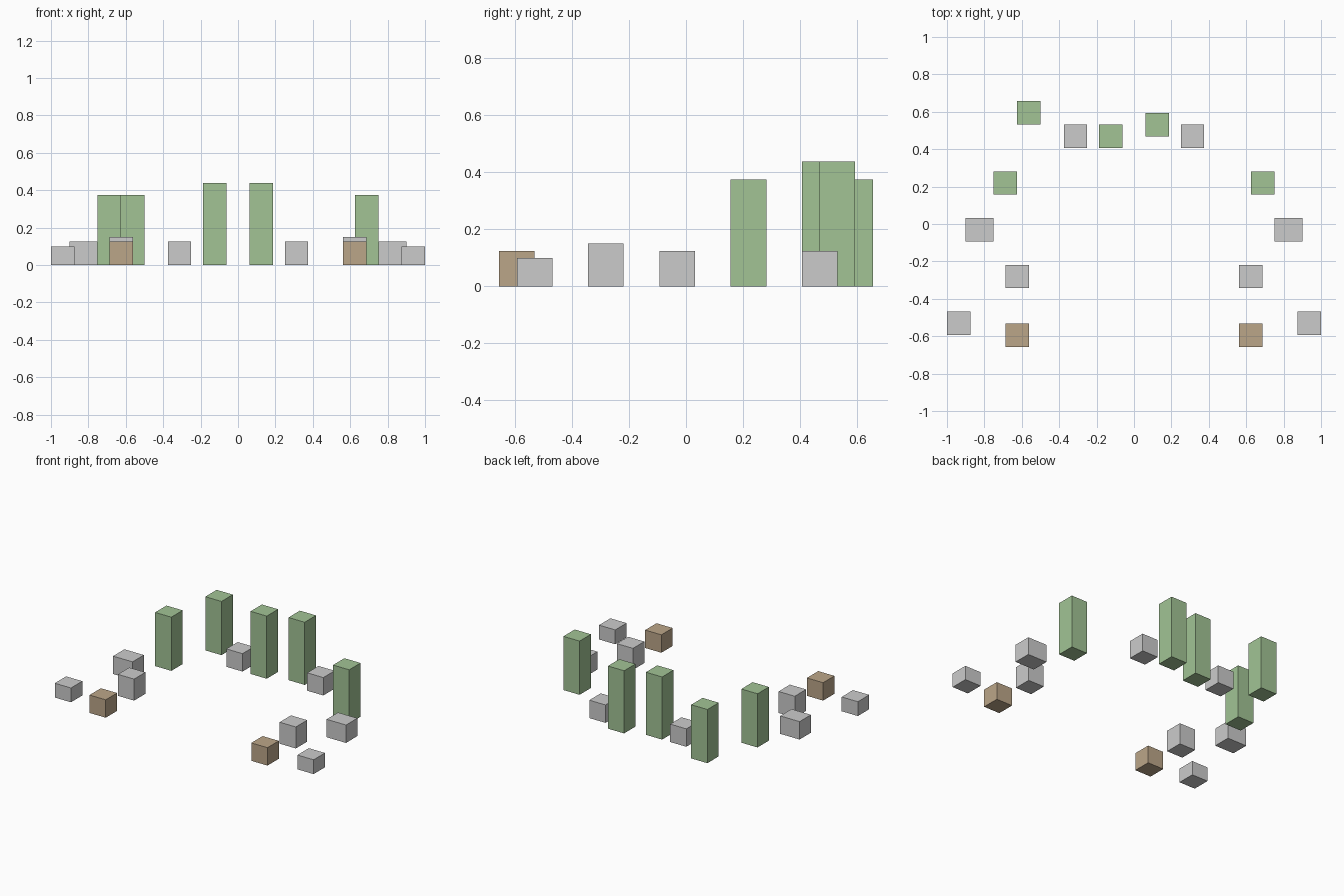
import bpy

if "Cube" in bpy.data.objects:
    bpy.data.objects.remove(bpy.data.objects["Cube"])

S = 0.125  # standard footprint


def material(name, rgb):
    mat = bpy.data.materials.new(name)
    mat.diffuse_color = (*rgb, 1.0)
    mat.use_nodes = True
    mat.node_tree.nodes["Principled BSDF"].inputs["Base Color"].default_value = mat.diffuse_color
    return mat


GREEN = material("green", (0.36, 0.55, 0.30))
BROWN = material("brown", (0.50, 0.38, 0.25))


def block(name, x, y, height, width=S, mat=None):
    """Box standing on the ground, centred at (x, y)."""
    bpy.ops.mesh.primitive_cube_add(size=1, location=(x, y, height / 2))
    ob = bpy.context.object
    ob.name = name
    ob.scale = (width, S, height)
    bpy.ops.object.transform_apply(location=False, rotation=False, scale=True)
    if mat:
        ob.data.materials.append(mat)


def pair(name, x, y, height, **kw):
    """Matching blocks on the left and right."""
    for side, sign in (("left", -1), ("right", 1)):
        block(f"{name}_{side}", sign * x, y, height, **kw)


# Tall green trees
pair("side_tree", 0.6875, 0.219, 0.375, mat=GREEN)
block("corner_tree", -0.5625, 0.594, 0.375, mat=GREEN)
block("back_tree_left", -0.125, 0.469, 0.4375, mat=GREEN)
block("back_tree_right", 0.125, 0.531, 0.4375, mat=GREEN)

# Low grey stones
pair("back_stone", 0.3125, 0.469, 0.125)
pair("wide_stone", 0.825, -0.031, 0.125, width=0.15)
pair("inner_stone", 0.625, -0.281, 0.15)
pair("outer_stone", 0.9375, -0.531, 0.10)

# Brown stumps at the front
pair("front_stump", 0.625, -0.594, 0.125, mat=BROWN)
